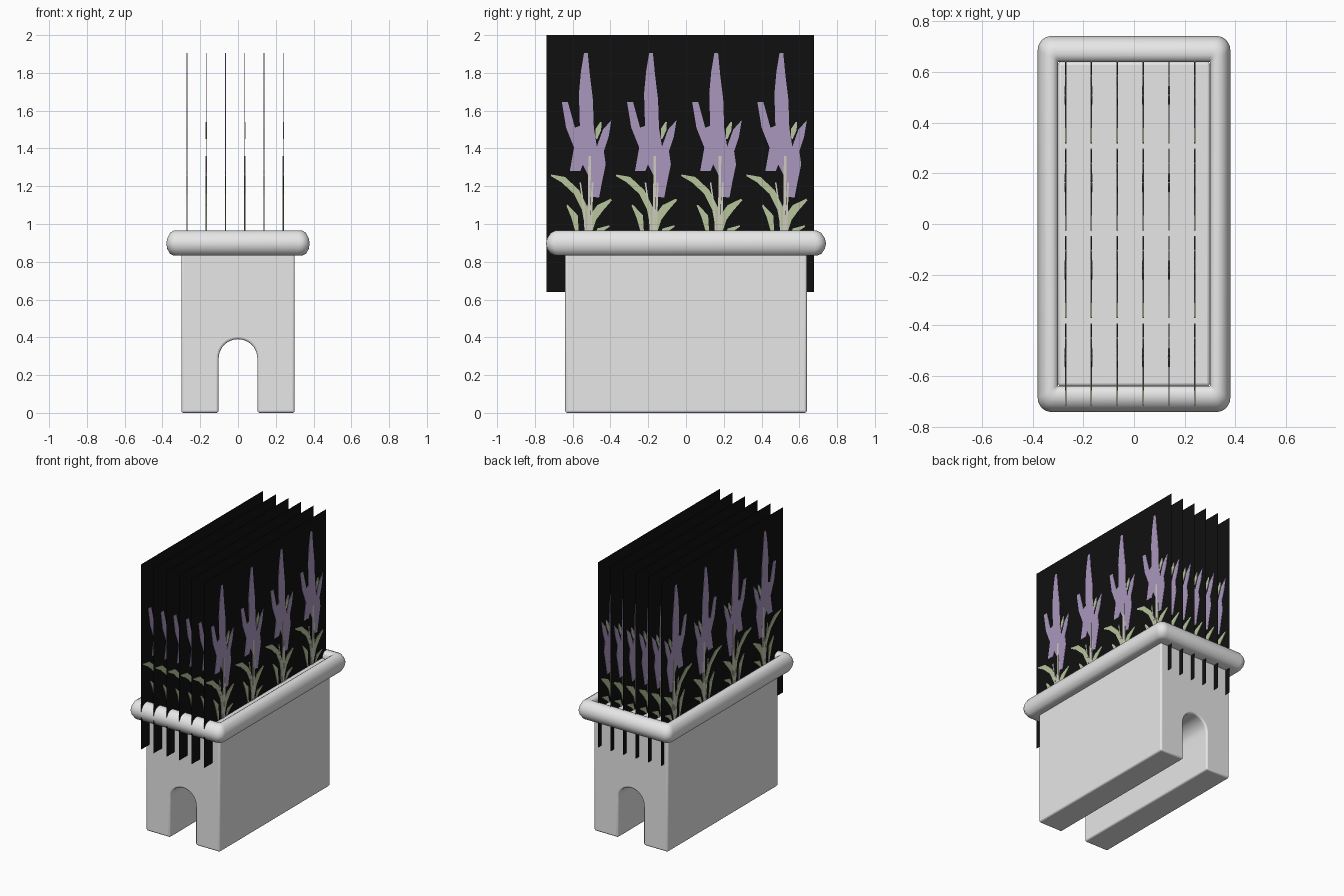
import bpy, bmesh, math
from mathutils import Vector

if "Cube" in bpy.data.objects:
    bpy.data.objects.remove(bpy.data.objects["Cube"])


def material(name, rgb):
    m = bpy.data.materials.new(name)
    m.diffuse_color = (*rgb, 1)
    m.use_nodes = True
    m.node_tree.nodes["Principled BSDF"].inputs["Base Color"].default_value = m.diffuse_color
    return m


STONE = material("pale grey stone", (0.8, 0.8, 0.8))
BLACK = material("black", (0.005, 0.005, 0.005))
PURPLE = material("lavender purple", (0.40, 0.31, 0.52))
GREEN = material("leaf green", (0.47, 0.56, 0.33))
STEM = material("pale stem", (0.62, 0.60, 0.52))


def finish(name, bm, mat):
    bmesh.ops.recalc_face_normals(bm, faces=bm.faces)
    me = bpy.data.meshes.new(name)
    bm.to_mesh(me)
    bm.free()
    me.materials.append(mat)
    ob = bpy.data.objects.new(name, me)
    bpy.context.collection.objects.link(ob)
    return ob


def smooth(ob):
    bpy.ops.object.select_all(action='DESELECT')
    ob.select_set(True)
    bpy.context.view_layer.objects.active = ob
    bpy.ops.object.shade_smooth_by_angle(angle=math.radians(40))


def prism(bm, pts, axis):
    """Extrude a closed outline of 3D points along axis."""
    face = bm.faces.new([bm.verts.new(p) for p in pts])
    ext = bmesh.ops.extrude_face_region(bm, geom=[face])
    verts = [g for g in ext["geom"] if isinstance(g, bmesh.types.BMVert)]
    bmesh.ops.translate(bm, verts=verts, vec=axis)


# Planter body: arched tunnel profile run along y
BX, BY, SOIL = 0.30, 0.64, 0.925
arch = []
for i in range(17):
    a = math.pi * i / 16
    arch.append((0.103 * math.cos(a), 0.28 + 0.11 * math.sin(a) ** 0.9))
outline = [(0.103, 0)] + arch + [(-0.103, 0), (-BX, 0), (-BX, SOIL), (BX, SOIL), (BX, 0)]
bm = bmesh.new()
prism(bm, [(x, -BY, z) for x, z in outline], (0, 2 * BY, 0))
body = finish("planter_body", bm, STONE)
bev = body.modifiers.new("soft edges", 'BEVEL')
bev.width, bev.segments = 0.012, 3
bev.limit_method, bev.angle_limit = 'ANGLE', math.radians(40)
smooth(body)

# Rounded rim: rings of rounded rectangles, t = 0 inside to 1 outside
profile = [(0, 0.90), (0, 0.945), (0.08, 0.957), (0.25, 0.966), (0.5, 0.965), (0.75, 0.953),
           (0.93, 0.925), (1, 0.897), (0.93, 0.868), (0.75, 0.842), (0.5, 0.832), (0, 0.832)]


def rounded_rect(hx, hy, r, z):
    pts = []
    for k, (sx, sy) in enumerate([(1, 1), (-1, 1), (-1, -1), (1, -1)]):
        for j in range(7):
            a = math.pi / 2 * (k + j / 6)
            pts.append((sx * (hx - r) + r * math.cos(a), sy * (hy - r) + r * math.sin(a), z))
    return pts


bm = bmesh.new()
rings = [[bm.verts.new(p) for p in rounded_rect(0.30 + 0.08 * t, 0.64 + 0.102 * t, 0.003 + 0.052 * t, z)]
         for t, z in profile]
for i, ring in enumerate(rings):
    nxt = rings[(i + 1) % len(rings)]
    n = len(ring)
    for j in range(n):
        bm.faces.new((ring[j], ring[(j + 1) % n], nxt[(j + 1) % n], nxt[j]))
smooth(finish("planter_rim", bm, STONE))

# Flower outline, (offset along y, height)
bloom = [(-.127, 1.645), (-.095, 1.645), (-.058, 1.51), (-.032, 1.52), (-.037, 1.69), (-.026, 1.81),
         (-.010, 1.905), (.010, 1.905), (.021, 1.79), (.037, 1.66), (.042, 1.51), (.058, 1.41),
         (.09, 1.50), (.135, 1.55), (.12, 1.46), (.095, 1.385), (.105, 1.315), (.085, 1.22),
         (.07, 1.14), (.016, 1.145), (.016, 1.25), (-.016, 1.315), (-.03, 1.28), (-.085, 1.28),
         (-.063, 1.405), (-.105, 1.51)]
# Leaves and stems: centre line and greatest width
leaves = [([(-.185, 1.258), (-.12, 1.235), (-.05, 1.17), (-.005, 1.08), (.01, .93)], .034),
          ([(-.10, 1.10), (-.06, 1.04), (-.04, .92)], .036),
          ([(.135, 1.13), (.075, 1.085), (.035, 1.03), (.015, .92)], .042),
          ([(.125, .99), (.07, .965), (.045, .92)], .03),
          ([(.08, 1.54), (.066, 1.50), (.056, 1.45)], .03)]
stems = [([(.02, 1.36), (.018, 1.15), (.012, .90)], .014),
         ([(-.03, 1.22), (-.01, 1.08), (0, .90)], .008),
         ([(.035, 1.22), (.03, 1.08), (.024, .90)], .01)]


def ribbon(line, width, taper):
    """Outline of a strip along a line, pointed at its ends when tapered."""
    pts = [Vector(p) for p in line]
    left, right = [], []
    for i, p in enumerate(pts):
        d = (pts[min(i + 1, len(pts) - 1)] - pts[max(i - 1, 0)]).normalized()
        w = width / 2 * ((0.25 if i in (0, len(pts) - 1) else 1) if taper else 1)
        left.append(p + Vector((-d.y, d.x)) * w)
        right.append(p - Vector((-d.y, d.x)) * w)
    return left + right[::-1]


def plates(name, outlines, x, half, mat):
    """Thin plates through a card, repeated for its four flowers."""
    bm = bmesh.new()
    for k in range(4):
        y0 = -0.53 + 0.345 * k
        for pts in outlines:
            prism(bm, [(x - half, y0 + y, z) for y, z in pts], (2 * half, 0, 0))
    finish(name, bm, mat)


# Six flower cards standing in the planter
leaf_shapes = [ribbon(l, w, True) for l, w in leaves]
stem_shapes = [ribbon(l, w, False) for l, w in stems]
for i in range(6):
    x = -0.27 + 0.102 * i
    bm = bmesh.new()
    bm.faces.new([bm.verts.new((x, y, z)) for y, z in
                  [(-0.738, 0.64), (0.678, 0.64), (0.678, 2.0), (-0.738, 2.0)]])
    finish(f"flower_card_{i + 1}", bm, BLACK)
    plates(f"blooms_{i + 1}", [bloom], x, 0.0020, PURPLE)
    plates(f"leaves_{i + 1}", leaf_shapes, x, 0.0028, GREEN)
    plates(f"stems_{i + 1}", stem_shapes, x, 0.0036, STEM)
